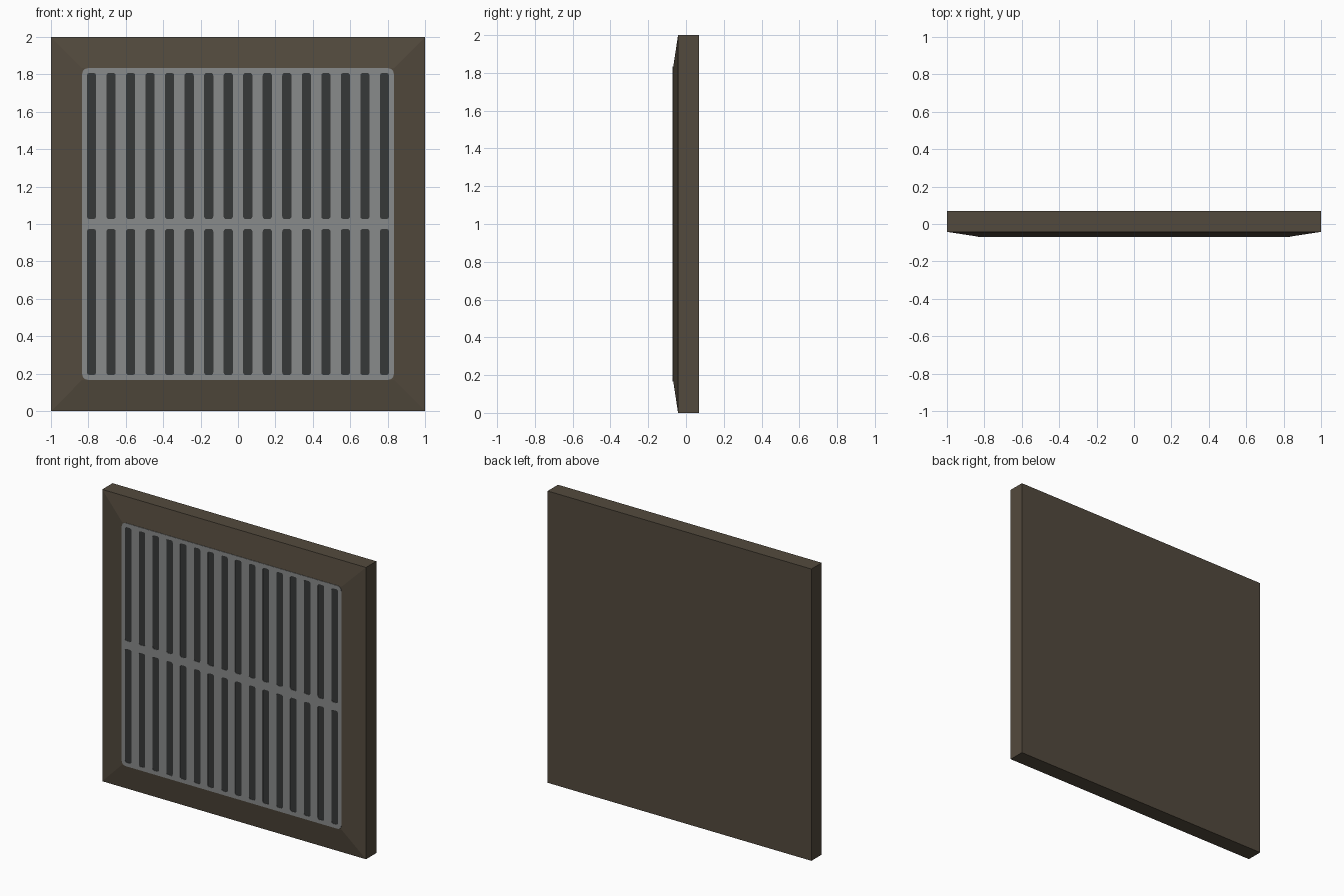
import bpy, bmesh, math
from mathutils import Matrix

if "Cube" in bpy.data.objects:
    bpy.data.objects.remove(bpy.data.objects["Cube"])


def material(name, rgb):
    m = bpy.data.materials.new(name)
    m.diffuse_color = (*rgb, 1.0)
    m.use_nodes = True
    m.node_tree.nodes["Principled BSDF"].inputs["Base Color"].default_value = m.diffuse_color
    return m


BROWN = material("dark brown", (0.086, 0.068, 0.047))
GREY = material("mid grey", (0.250, 0.256, 0.256))
DARK = material("charcoal", (0.037, 0.040, 0.040))


def rounded_rect(cx, cz, w, h, r, steps=4):
    """Outline of a rectangle with rounded corners."""
    pts = []
    for k, (sx, sz) in enumerate([(1, 1), (-1, 1), (-1, -1), (1, -1)]):
        for i in range(steps + 1):
            a = math.radians(90 * (k + i / steps))
            pts.append((cx + sx * (w / 2 - r) + r * math.cos(a),
                        cz + sz * (h / 2 - r) + r * math.sin(a)))
    return pts


def plate(name, outlines, y_front, y_back, mat):
    """Upright plate: first outline is the edge, the others are holes."""
    cu = bpy.data.curves.new(name, 'CURVE')
    cu.dimensions = '2D'
    cu.fill_mode = 'BOTH'
    cu.extrude = (y_back - y_front) / 2
    for pts in outlines:
        s = cu.splines.new('POLY')
        s.points.add(len(pts) - 1)
        for p, (x, z) in zip(s.points, pts):
            p.co = (x, z, 0, 1)
        s.use_cyclic_u = True
    tmp = bpy.data.objects.new(name + "_outline", cu)
    bpy.context.collection.objects.link(tmp)
    dg = bpy.context.evaluated_depsgraph_get()
    me = bpy.data.meshes.new_from_object(tmp.evaluated_get(dg))
    bpy.data.objects.remove(tmp)
    me.transform(Matrix.Translation((0, (y_front + y_back) / 2, 0))
                 @ Matrix.Rotation(math.pi / 2, 4, 'X'))
    me.materials.clear()
    me.materials.append(mat)
    for p in me.polygons:
        p.use_smooth = False
    ob = bpy.data.objects.new(name, me)
    bpy.context.collection.objects.link(ob)
    return ob


# Frame: square slab whose front slopes in to a raised flat panel
bm = bmesh.new()
loops = []
for half, y in [(1.0, 0.07), (1.0, -0.042), (0.833, -0.0675)]:
    loops.append([bm.verts.new((sx * half, y, 1 + sz * half))
                  for sx, sz in [(-1, -1), (1, -1), (1, 1), (-1, 1)]])
bm.faces.new(loops[0])
bm.faces.new(loops[-1])
for a, b in zip(loops, loops[1:]):
    for i in range(4):
        j = (i + 1) % 4
        bm.faces.new((a[i], a[j], b[j], b[i]))
bmesh.ops.recalc_face_normals(bm, faces=bm.faces[:])
me = bpy.data.meshes.new("frame")
bm.to_mesh(me)
bm.free()
me.materials.append(BROWN)
bpy.context.collection.objects.link(bpy.data.objects.new("frame", me))

# Dark backing seen through the slots
plate("slot_backing", [rounded_rect(0, 1, 1.64, 1.64, 0.02)], -0.0685, -0.067, DARK)

# Grille: two rows of sixteen upright slots
outlines = [rounded_rect(0, 1, 1.666, 1.666, 0.03)]
for row_z in (0.583, 1.417):
    for i in range(16):
        outlines.append(rounded_rect(-0.783 + i * 0.1044, row_z, 0.049, 0.78, 0.013))
plate("grille", outlines, -0.0705, -0.067, GREY)
